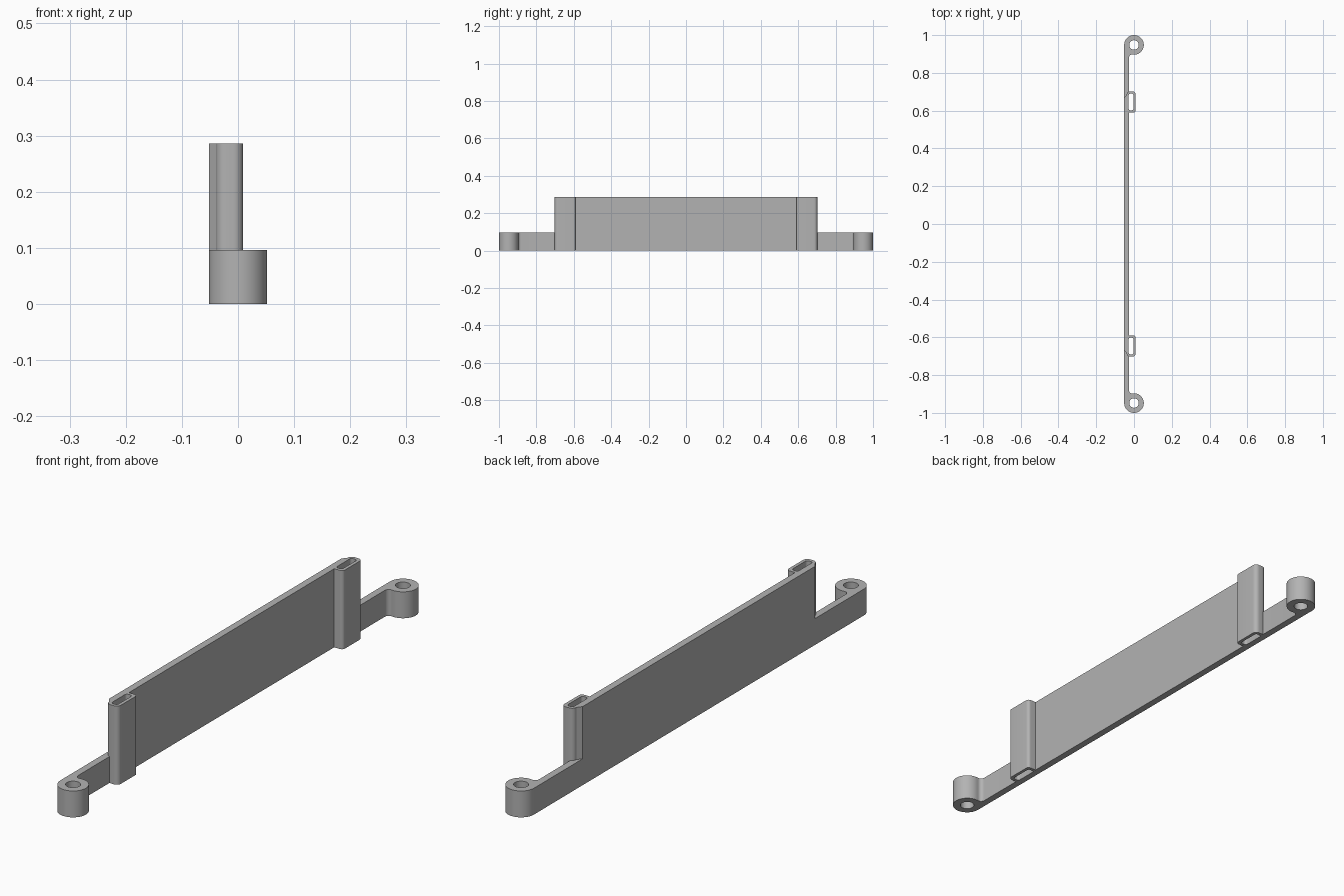
import bpy, bmesh
from math import sin, cos, pi, sqrt, radians, atan2

old = bpy.data.objects.get("Cube")
if old:
    bpy.data.objects.remove(old, do_unlink=True)

grey = bpy.data.materials.new("light grey")
grey.use_nodes = True
colour = (0.45, 0.45, 0.45, 1)
grey.diffuse_color = colour
grey.node_tree.nodes["Principled BSDF"].inputs["Base Color"].default_value = colour

BOSS_R, BOSS_Y = 0.052, 0.948
BACK, INNER = -BOSS_R, -0.026
LOW, TALL = 0.096, 0.286


def arc(cx, cy, r, a0, a1, n=8):
    return [(cx + r * cos(a0 + (a1 - a0) * i / n),
             cy + r * sin(a0 + (a1 - a0) * i / n)) for i in range(n + 1)]


def mirrored(half):
    """Close a half outline with its mirror image across y = 0."""
    return half + [(x, -y) for x, y in reversed(half)]


def prism(name, outline, z0, z1):
    """Extrude a flat outline between two heights."""
    bm = bmesh.new()
    face = bm.faces.new([bm.verts.new((x, y, z0)) for x, y in outline])
    ext = bmesh.ops.extrude_face_region(bm, geom=[face])
    for v in ext["geom"]:
        if isinstance(v, bmesh.types.BMVert):
            v.co.z = z1
    bmesh.ops.recalc_face_normals(bm, faces=bm.faces)
    mesh = bpy.data.meshes.new(name)
    bm.to_mesh(mesh)
    bm.free()
    mesh.materials.append(grey)
    ob = bpy.data.objects.new(name, mesh)
    bpy.context.collection.objects.link(ob)
    return ob


def combine(target, tool, operation):
    """Apply a boolean, then drop the tool."""
    mod = target.modifiers.new(operation.title(), "BOOLEAN")
    mod.operation, mod.solver, mod.object = operation, "EXACT", tool
    bpy.context.view_layer.objects.active = target
    bpy.ops.object.modifier_apply(modifier=mod.name)
    bpy.data.objects.remove(tool, do_unlink=True)


def rounded_slot(x0, x1, y0, y1, r):
    corners = [(x1 - r, y1 - r), (x0 + r, y1 - r), (x0 + r, y0 + r), (x1 - r, y0 + r)]
    return [p for i, (x, y) in enumerate(corners)
            for p in arc(x, y, r, i * pi / 2, (i + 1) * pi / 2, 5)]


# Low rail with round screw bosses, blended by a fillet
fillet = 0.015
fx = INNER + fillet
fy = BOSS_Y - sqrt((BOSS_R + fillet) ** 2 - fx ** 2)
touch = atan2(fy - BOSS_Y, fx)
rail = [(BACK, 0.3)] + arc(0, BOSS_Y, BOSS_R, pi, touch, 36)
rail += arc(fx, fy, fillet, touch + pi, pi)[1:] + [(INNER, 0.3)]
bracket = prism("bracket", mirrored(rail), 0, LOW)

# Tall wall with a rounded hollow clip at each end
right, outer, inner, r = 0.009, 0.702, 0.590, 0.017
wall = [(BACK, 0.3), (BACK, 0.668), (-0.039, outer - r)]
wall += arc(-0.039 + r, outer - r, r, pi, pi / 2)[1:]
wall += arc(right - r, outer - r, r, pi / 2, 0)
wall += arc(right - 0.012, inner + 0.012, 0.012, 0, -pi / 2)
wall += [(INNER, inner), (INNER, 0.3)]
combine(bracket, prism("wall", mirrored(wall), 0, TALL), "UNION")

# Screw holes and clip slots
slot = rounded_slot(-0.028, -0.003, 0.602, 0.690, 0.009)
for side in (1, -1):
    hole = arc(0, side * BOSS_Y, 0.025, 0, 2 * pi, 40)[:-1]
    combine(bracket, prism("hole_cutter", hole, -0.1, 0.4), "DIFFERENCE")
    ends = [(x, side * y) for x, y in slot]
    combine(bracket, prism("slot_cutter", ends, -0.1, 0.4), "DIFFERENCE")

# Smooth the curved sides, keep edges sharp
bpy.ops.object.select_all(action="DESELECT")
bracket.select_set(True)
bpy.context.view_layer.objects.active = bracket
bpy.ops.object.shade_smooth_by_angle(angle=radians(25))
